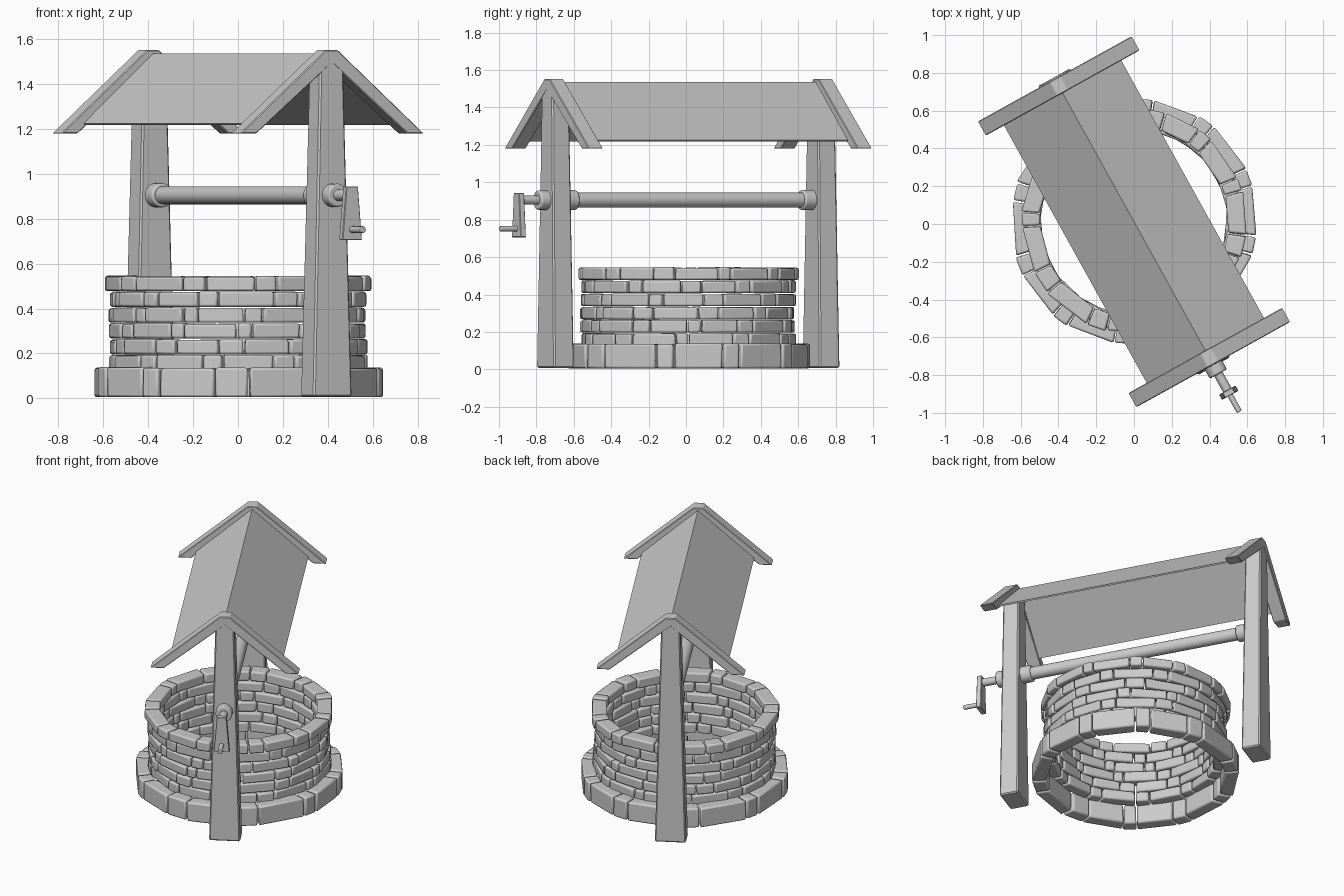
import bpy, bmesh, math, random
from mathutils import Matrix, Vector

if "Cube" in bpy.data.objects:
    bpy.data.objects.remove(bpy.data.objects["Cube"])

random.seed(4)
CENTRE = Matrix.Translation((0, 0.012, 0))
FRAME = CENTRE @ Matrix.Rotation(math.radians(29), 4, 'Z')   # roof frame is turned


def finish(name, bm, matrix, bevel=0.0, segments=1, smooth=True):
    bmesh.ops.recalc_face_normals(bm, faces=bm.faces)
    mesh = bpy.data.meshes.new(name)
    bm.to_mesh(mesh)
    bm.free()
    ob = bpy.data.objects.new(name, mesh)
    bpy.context.collection.objects.link(ob)
    ob.matrix_world = matrix
    if bevel:
        mod = ob.modifiers.new("bevel", 'BEVEL')
        mod.width, mod.segments = bevel, segments
        mod.limit_method, mod.angle_limit = 'ANGLE', math.radians(30)
    if smooth:
        bpy.ops.object.select_all(action='DESELECT')
        ob.select_set(True)
        bpy.context.view_layer.objects.active = ob
        bpy.ops.object.shade_smooth_by_angle(angle=math.radians(35))
    return ob


def prism(name, profile, y, bevel=0.0):
    """Profile points (x, z, half depth) extruded both ways from y."""
    bm = bmesh.new()
    a = [bm.verts.new((x, y - d, z)) for x, z, d in profile]
    b = [bm.verts.new((x, y + d, z)) for x, z, d in profile]
    n = len(profile)
    bm.faces.new(a)
    bm.faces.new(b[::-1])
    for i in range(n):
        j = (i + 1) % n
        bm.faces.new((a[i], b[i], b[j], a[j]))
    return finish(name, bm, FRAME, bevel, smooth=False)


def rod(name, radius, y0, y1, z, bevel=0.0):
    bm = bmesh.new()
    m = Matrix.Translation((0, (y0 + y1) / 2, z)) @ Matrix.Rotation(math.pi / 2, 4, 'X')
    bmesh.ops.create_cone(bm, cap_ends=True, segments=24, radius1=radius,
                          radius2=radius, depth=abs(y1 - y0), matrix=m)
    return finish(name, bm, FRAME, bevel, 2)


def course(name, r_in, r_out, z0, z1, pairs, start, bevel):
    """Ring of straight stones, long and short ones alternating."""
    sizes = []
    for _ in range(pairs):
        sizes += [random.uniform(2.3, 3.2), random.uniform(0.8, 1.5)]
    scale = 2 * math.pi / sum(sizes)
    bm = bmesh.new()
    angle = start
    for s in sizes:
        span = s * scale
        gap = 0.002 / r_out
        dr = random.uniform(-0.006, 0.004)
        rings = []
        for z in (z0, z1 + random.uniform(-0.004, 0.002)):
            skew0, skew1 = random.uniform(0, 0.008), random.uniform(0, 0.008)
            a0, a1 = angle + gap + skew0, angle + span - gap - skew1
            rings.append([bm.verts.new((r * math.cos(a), r * math.sin(a), z))
                          for r, a in ((r_in + dr, a0), (r_out + dr, a0),
                                       (r_out + dr, a1), (r_in + dr, a1))])
        low, top = rings
        bm.faces.new(low[::-1])
        bm.faces.new(top)
        for i in range(4):
            j = (i + 1) % 4
            bm.faces.new((low[i], low[j], top[j], top[i]))
        angle += span
    return finish(name, bm, CENTRE, bevel, 2)


# Stone wall: wide base, five courses and a thicker rim
course("base_stones", 0.565, 0.655, 0.005, 0.138, 10, -0.12, 0.011)
for k in range(5):
    z = 0.126 + k * 0.0705
    course(f"wall_course_{k + 1}", 0.50, 0.576, z, z + 0.067, 11, k * 1.3, 0.010)
course("rim_stones", 0.50, 0.596, 0.478, 0.545, 11, 0.4, 0.010)

for side, label in ((-1, "front"), (1, "back")):
    # Tapered post with pointed top
    prism(f"{label}_post",
          [(-0.098, 0.008, 0.062), (0.098, 0.008, 0.062), (0.060, 1.465, 0.052),
           (0.0, 1.52, 0.052), (-0.060, 1.465, 0.052)], side * 0.812, 0.008)
    # Gable boards meeting in a flat ridge
    half = [(0.03, 1.552), (0.468, 1.18), (0.385, 1.18), (0.0, 1.495)]
    outline = half + [(-x, z) for x, z in half[2::-1]]
    prism(f"{label}_gable_boards", [(x, z, 0.043) for x, z in outline],
          side * 0.822, 0.004)
    # Collar on the inside of the post
    rod(f"{label}_inner_collar", 0.054, side * 0.69, side * 0.775, 0.905, 0.008)

# Thin pitched roof
roof = [(0, 1.537), (0.355, 1.225), (0.348, 1.218), (0, 1.525),
        (-0.348, 1.218), (-0.355, 1.225)]
prism("roof_panels", [(x, z, 0.815) for x, z in roof], 0)

# Axle and crank
rod("axle", 0.040, -0.77, 0.77, 0.905)
rod("outer_collar", 0.052, -0.84, -0.922, 0.905, 0.008)
rod("crank_shaft", 0.025, -0.90, -1.04, 0.905)
prism("crank_arm", [(-0.05, 0.706, 0.016), (0.05, 0.706, 0.016),
                    (0.03, 0.944, 0.016), (-0.03, 0.944, 0.016)], -1.035, 0.003)
rod("crank_handle", 0.015, -1.03, -1.15, 0.752, 0.003)
